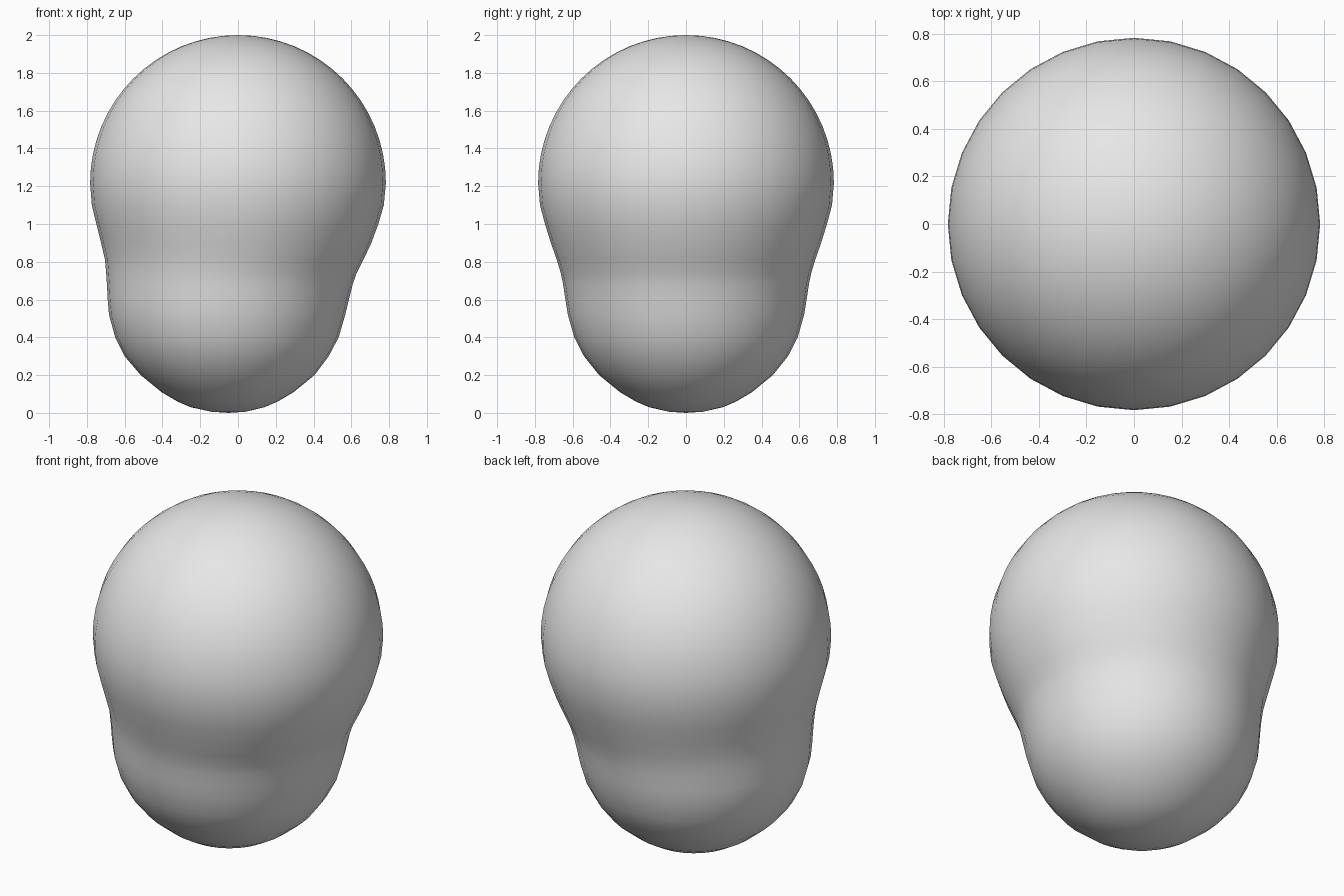
import bpy, bmesh, math

cube = bpy.data.objects.get("Cube")
if cube:
    bpy.data.objects.remove(cube, do_unlink=True)

SEGMENTS = 32
R, CENTRE_Z = 0.783, 1.217

# Lower lobe rings: height, left edge and right edge in x
lower = [(0.006, -0.14, 0.04), (0.03, -0.25, 0.14), (0.06, -0.32, 0.21),
         (0.11, -0.405, 0.295), (0.2, -0.515, 0.405), (0.3, -0.6, 0.48),
         (0.4, -0.65, 0.533), (0.52, -0.683, 0.568), (0.6, -0.69, 0.587),
         (0.68, -0.694, 0.607), (0.74, -0.698, 0.628), (0.81, -0.704, 0.664),
         (0.9, -0.725, 0.706), (1.0, -0.75, 0.743), (1.1, -0.774, 0.772)]
rings = [(z, (a + b) / 2, (b - a) / 2) for z, a, b in lower]

# Upper dome rings
for i in range(16):
    t = math.radians(90 * i / 16)
    rings.append((CENTRE_Z + R * math.sin(t), 0.0, R * math.cos(t)))

# Skin the rings and close both poles
bm = bmesh.new()
loops = []
for z, cx, r in rings:
    loops.append([bm.verts.new((cx + r * math.cos(math.tau * k / SEGMENTS),
                                r * math.sin(math.tau * k / SEGMENTS), z))
                  for k in range(SEGMENTS)])
bottom = bm.verts.new((-0.05, 0, 0))
top = bm.verts.new((0, 0, 2))
for k in range(SEGMENTS):
    n = (k + 1) % SEGMENTS
    for a, b in zip(loops, loops[1:]):
        bm.faces.new((a[k], a[n], b[n], b[k]))
    bm.faces.new((bottom, loops[0][n], loops[0][k]))
    bm.faces.new((top, loops[-1][k], loops[-1][n]))
bmesh.ops.recalc_face_normals(bm, faces=bm.faces)
for f in bm.faces:
    f.smooth = True

mesh = bpy.data.meshes.new("rounded_body")
bm.to_mesh(mesh)
bm.free()
body = bpy.data.objects.new("rounded_body", mesh)
bpy.context.collection.objects.link(body)

# Plain light grey
grey = bpy.data.materials.new("light_grey")
grey.use_nodes = True
colour = (0.8, 0.8, 0.8, 1)
grey.diffuse_color = colour
grey.node_tree.nodes["Principled BSDF"].inputs["Base Color"].default_value = colour
mesh.materials.append(grey)
